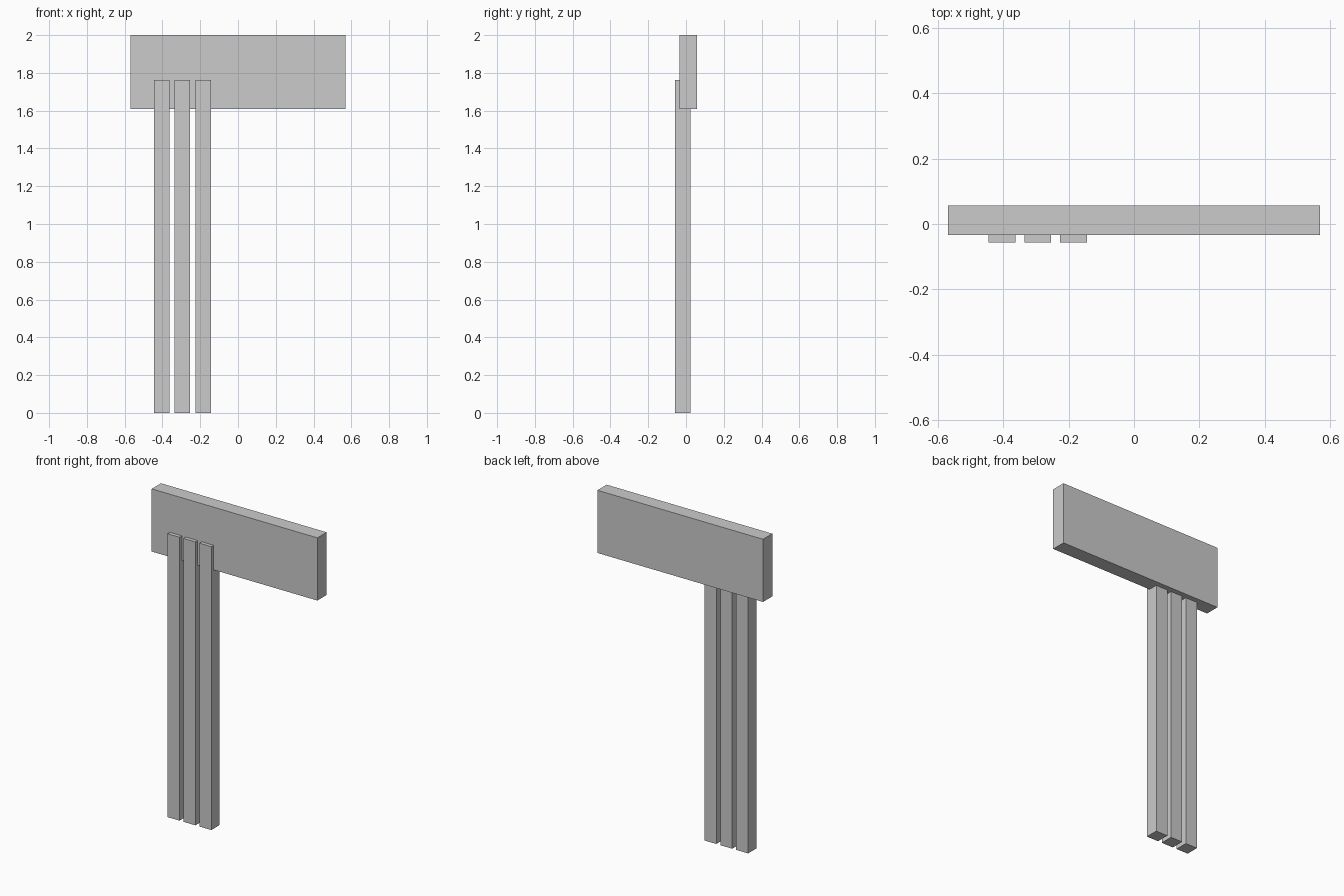
import bpy

if "Cube" in bpy.data.objects:
    bpy.data.objects.remove(bpy.data.objects["Cube"])


def box(name, x0, x1, y0, y1, z0, z1):
    bpy.ops.mesh.primitive_cube_add(
        size=1, location=((x0 + x1) / 2, (y0 + y1) / 2, (z0 + z1) / 2))
    ob = bpy.context.object
    ob.name = name
    ob.scale = (x1 - x0, y1 - y0, z1 - z0)
    bpy.ops.object.transform_apply(location=False, rotation=False, scale=True)
    return ob


# Wide sign board
box("sign_board", -0.57, 0.57, -0.034, 0.057, 1.61, 2.0)

# Three square posts let into the front of the board, left of centre
half = 0.041
for i in range(3):
    x = -0.404 + i * 0.1095
    box(f"post_{i + 1}", x - half, x + half, -0.057, 0.025, 0.0, 1.763)
